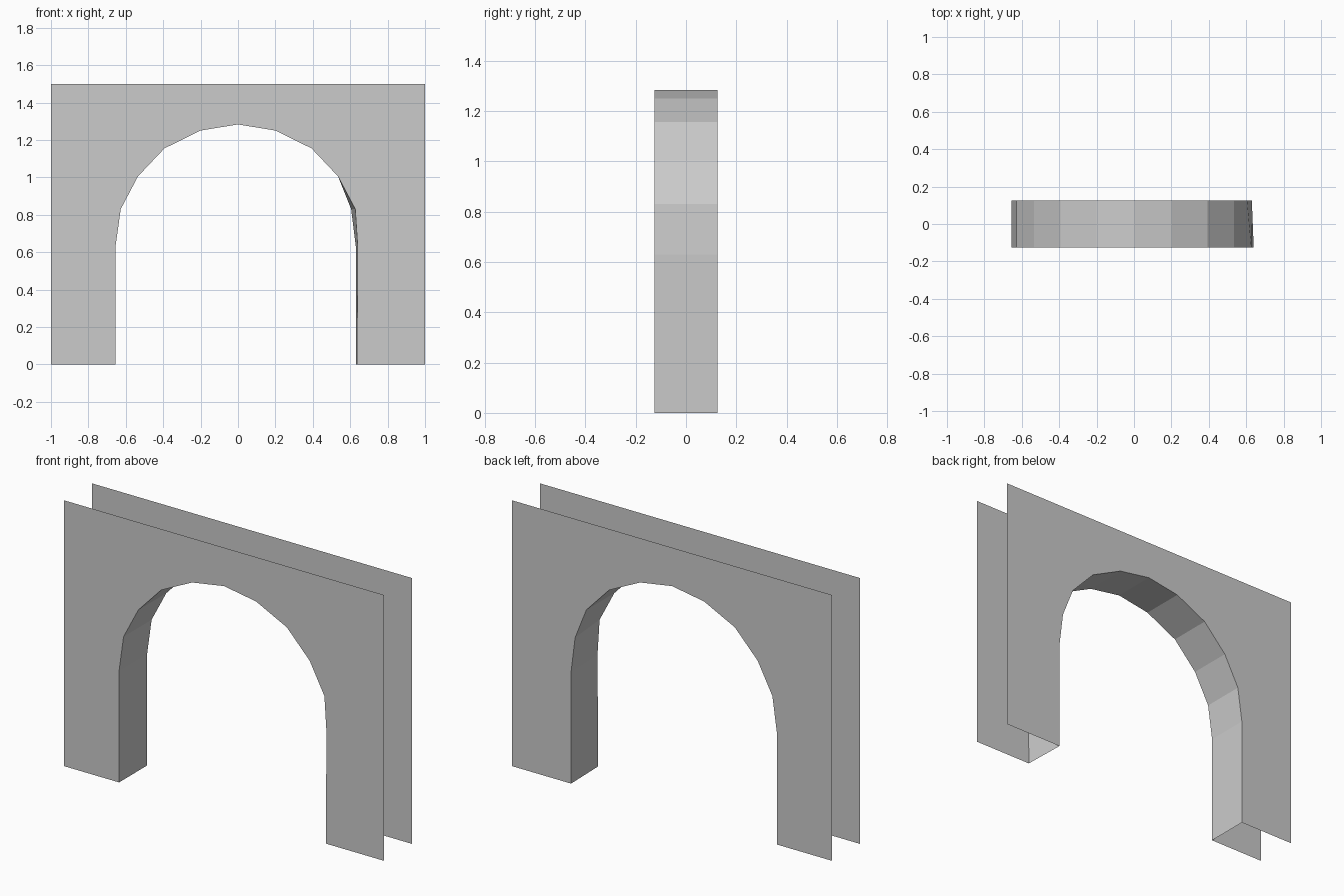
import bpy, bmesh

cube = bpy.data.objects.get("Cube")
if cube:
    bpy.data.objects.remove(cube, do_unlink=True)

HEIGHT, HALF_WIDTH, HALF_DEPTH = 1.5, 1.0, 0.125

# One flat stone colour
stone = bpy.data.materials.new("stone_grey")
stone.use_nodes = True
colour = (0.6, 0.6, 0.6, 1)
stone.diffuse_color = colour
stone.node_tree.nodes["Principled BSDF"].inputs["Base Color"].default_value = colour

# Opening outline: right jamb, mirrored crown, left jamb
right_jamb = [(-0.655, 0), (-0.655, 0.63), (-0.627, 0.83)]
half_crown = [(-0.535, 1.005), (-0.393, 1.155), (-0.2, 1.25)]
crown = half_crown + [(0, 1.283)] + [(-x, z) for x, z in reversed(half_crown)]
# The left jamb narrows slightly towards the back
left_jamb_front = [(0.627, 0.83), (0.64, 0.63), (0.636, 0)]
left_jamb_back = [(0.605, 0.83), (0.63, 0.63), (0.63, 0)]
front_opening = right_jamb + crown + left_jamb_front
back_opening = right_jamb + crown + left_jamb_back


def make_object(name, build):
    bm = bmesh.new()
    build(bm)
    mesh = bpy.data.meshes.new(name)
    bm.to_mesh(mesh)
    bm.free()
    mesh.materials.append(stone)
    obj = bpy.data.objects.new(name, mesh)
    bpy.context.collection.objects.link(obj)
    return obj


def points(bm, outline, y):
    return [bm.verts.new((x, y, z)) for x, z in outline]


def wall(opening, y):
    # Flat sheet with the arch cut out of its lower edge
    frame = [(HALF_WIDTH, 0), (HALF_WIDTH, HEIGHT),
             (-HALF_WIDTH, HEIGHT), (-HALF_WIDTH, 0)]

    def build(bm):
        face = bm.faces.new(points(bm, opening + frame, y))
        face.normal_update()
        if face.normal.y * y < 0:
            face.normal_flip()
        bmesh.ops.triangulate(bm, faces=[face])
    return build


def lining(bm):
    # Strip joining both openings, facing into the passage
    front = points(bm, front_opening, -HALF_DEPTH)
    back = points(bm, back_opening, HALF_DEPTH)
    for i in range(len(front) - 1):
        bm.faces.new((front[i], back[i], back[i + 1], front[i + 1]))
    bm.normal_update()
    if bm.faces[:][0].normal.x < 0:
        bmesh.ops.reverse_faces(bm, faces=bm.faces[:])


# Open shell: two walls and the arch lining, with no top, ends or base
make_object("front_wall", wall(front_opening, -HALF_DEPTH))
make_object("back_wall", wall(back_opening, HALF_DEPTH))
make_object("arch_lining", lining)
